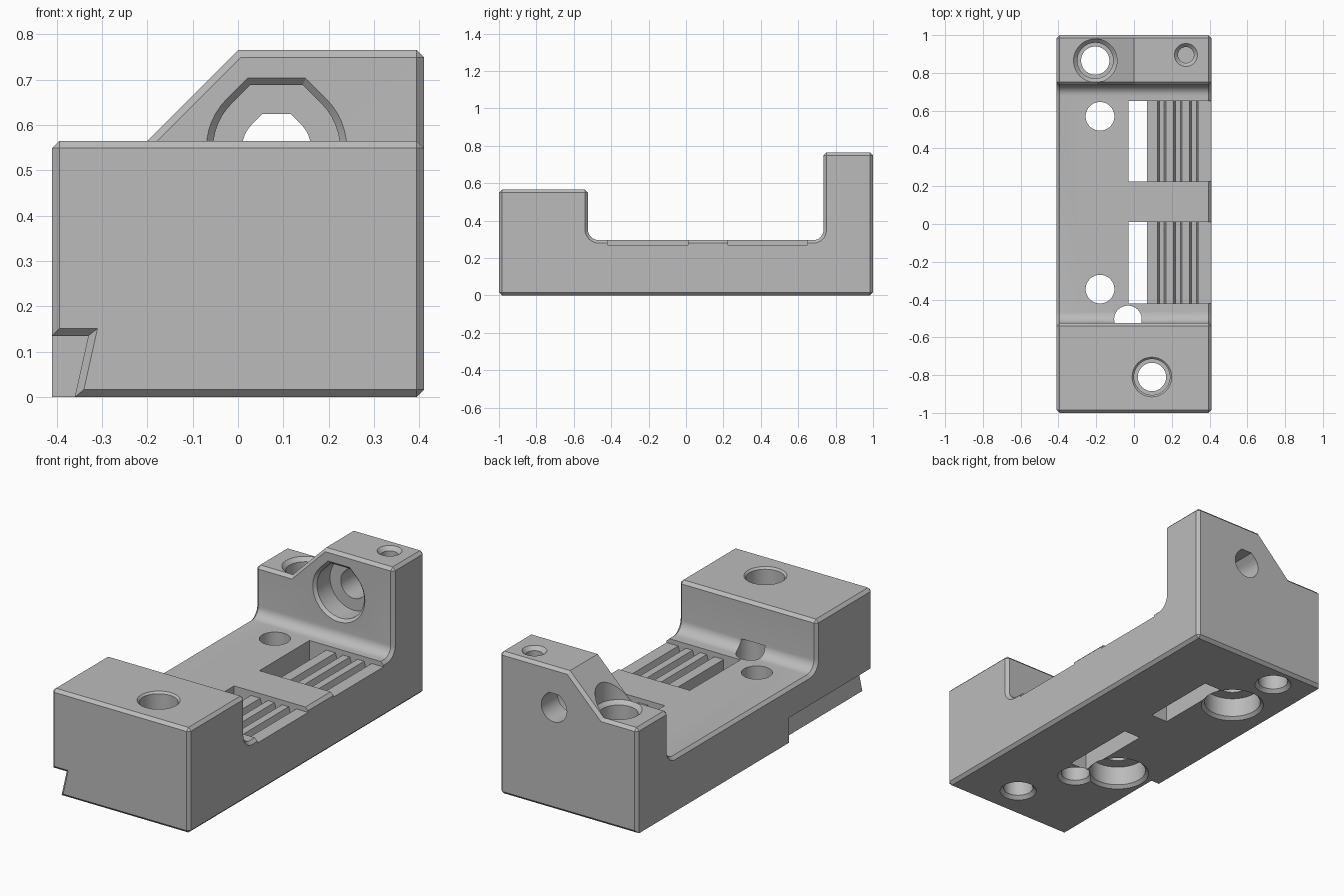
import bpy, bmesh
from math import pi, cos, sin, radians
from mathutils import Vector

if "Cube" in bpy.data.objects:
    bpy.data.objects.remove(bpy.data.objects["Cube"])

grey = bpy.data.materials.new("plain grey")
grey.use_nodes = True
grey.diffuse_color = (0.5, 0.5, 0.5, 1)
grey.node_tree.nodes["Principled BSDF"].inputs["Base Color"].default_value = (0.5, 0.5, 0.5, 1)

AXES = {
    "x": lambda u, v, h: Vector((h, u, v)),
    "y": lambda u, v, h: Vector((u, h, v)),
    "z": lambda u, v, h: Vector((u, v, h)),
}


def loft(name, outline, rings, axis, centre=(0, 0)):
    """Solid through copies of an outline, each ring given as (scale, height)."""
    bm = bmesh.new()
    place = AXES[axis]
    loops = [[bm.verts.new(place(centre[0] + u * r, centre[1] + v * r, h))
              for u, v in outline] for r, h in rings]
    n = len(outline)
    for a, b in zip(loops, loops[1:]):
        for i in range(n):
            j = (i + 1) % n
            bm.faces.new((a[i], a[j], b[j], b[i]))
    bm.faces.new(loops[0])
    bm.faces.new(loops[-1])
    bmesh.ops.recalc_face_normals(bm, faces=bm.faces)
    mesh = bpy.data.meshes.new(name)
    bm.to_mesh(mesh)
    bm.free()
    obj = bpy.data.objects.new(name, mesh)
    bpy.context.collection.objects.link(obj)
    return obj


def prism(name, outline, axis, start, end):
    return loft(name, outline, [(1, start), (1, end)], axis)


def cut(target, cutters):
    bpy.context.view_layer.objects.active = target
    for c in cutters:
        c.hide_render = True
        mod = target.modifiers.new(c.name, "BOOLEAN")
        mod.operation = "DIFFERENCE"
        mod.solver = "EXACT"
        mod.object = c
        bpy.ops.object.modifier_apply(modifier=mod.name)
    for c in cutters:
        bpy.data.objects.remove(c)


def arc(cu, cv, r, a0, a1, n):
    return [(cu + r * cos(radians(a0 + (a1 - a0) * i / n)),
             cv + r * sin(radians(a0 + (a1 - a0) * i / n))) for i in range(n + 1)]


CIRCLE = arc(0, 0, 1, 0, 352.5, 47)
TEARDROP = arc(0, 0, 1, 135, 405, 36) + [(0.414, 1), (-0.414, 1)]

# Body: side profile with filleted channel
FRONT, BACK, FLOOR = -0.525, 0.735, 0.295
R1, R2 = 0.06, 0.055
profile = [(-1, 0), (1, 0), (1, 0.765), (BACK, 0.765)]
profile += arc(BACK - R2, FLOOR + R2, R2, 0, -90, 8)
profile += arc(FRONT + R1, FLOOR + R1, R1, 270, 180, 8)
profile += [(FRONT, 0.565), (-1, 0.565)]
body = prism("bracket_body", profile, "x", -0.41, 0.41)

# Sloped shoulder on the rear block and dovetail notch on the lower side
cut(body, [
    prism("shoulder_cut", [(-0.6, 0.565), (-0.2, 0.565), (0, 0.765), (0.1, 0.865), (-0.6, 0.865)],
          "y", 0.6, 1.1),
    prism("notch_cut", [(-0.6, 0.135), (-0.33, 0.135), (-0.36, 0), (-0.38, -0.09), (-0.6, -0.09)],
          "y", -1.1, -0.29),
])

# Chamfer the outer edges
bm = bmesh.new()
bm.from_mesh(body.data)
bmesh.ops.dissolve_limit(bm, angle_limit=0.005, verts=bm.verts, edges=bm.edges)


def wants_chamfer(e):
    if len(e.link_faces) != 2 or e.calc_face_angle_signed(0) < 0.9:
        return False
    low = all(v.co.z < 0.2 for v in e.verts)
    at_end = all(abs(v.co.y) > 0.99 for v in e.verts)
    return at_end or not low


bmesh.ops.bevel(bm, geom=[e for e in bm.edges if wants_chamfer(e)], offset=0.016,
                offset_type="OFFSET", segments=1, profile=0.5, affect="EDGES",
                clamp_overlap=False)
bmesh.ops.recalc_face_normals(bm, faces=bm.faces)
bm.to_mesh(body.data)
bm.free()

cutters = []

# Clamp slots: open shaft plus a grooved shelf
slot = [(-0.03, 0.4), (-0.03, -0.1), (0.07, -0.1), (0.07, 0.27)]
for i in range(3):
    g = 0.125 + 0.085 * i
    slot += [(g, 0.27), (g + 0.01, 0.235), (g + 0.035, 0.235), (g + 0.045, 0.27)]
slot += [(0.38, 0.27), (0.5, 0.27), (0.5, 0.4)]
for y0, y1 in ((-0.42, 0.01), (0.225, 0.65)):
    cutters.append(prism("slot_cut", slot, "y", y0, y1))

# Counterbored bolt holes in the two end blocks
foot = [(0.095, 0.3), (0.075, 0.3), (0.075, 0.018), (0.112, -0.019)]
cutters.append(loft("rear_bolt_cut", CIRCLE,
                    [(0.115, 0.9), (0.115, 0.565), (0.095, 0.545)] + foot, "z", (-0.205, 0.865)))
cutters.append(loft("front_bolt_cut", CIRCLE,
                    [(0.125, 0.585), (0.095, 0.555)] + foot, "z", (0.095, -0.81)))

# Floor holes with wide recesses underneath
for y in (-0.345, 0.57):
    cutters.append(loft("floor_hole_cut", CIRCLE,
                        [(0.076, 0.4), (0.076, 0.12), (0.143, 0.12), (0.143, 0.016), (0.175, -0.016)],
                        "z", (-0.18, y)))

# Blind hole in the underside and small screw hole on top
cutters.append(loft("blind_hole_cut", CIRCLE,
                    [(0.073, 0.35), (0.073, 0.018), (0.11, -0.019)], "z", (-0.032, -0.505)))
cutters.append(loft("set_screw_cut", CIRCLE,
                    [(0.08, 0.785), (0.042, 0.745), (0.042, 0.6)], "z", (0.275, 0.895)))

# Stepped bore through the rear block, flat topped
cutters.append(loft("rear_bore_cut", TEARDROP,
                    [(0.175, 0.715), (0.14, 0.75), (0.14, 0.86), (0.076, 0.86), (0.076, 1.1)],
                    "y", (0.085, 0.548)))
cut(body, cutters)

# Finish
body.data.materials.clear()
body.data.materials.append(grey)
for p in body.data.polygons:
    p.material_index = 0
bpy.ops.object.select_all(action="DESELECT")
body.select_set(True)
bpy.context.view_layer.objects.active = body
bpy.ops.object.shade_smooth_by_angle(angle=radians(25))
